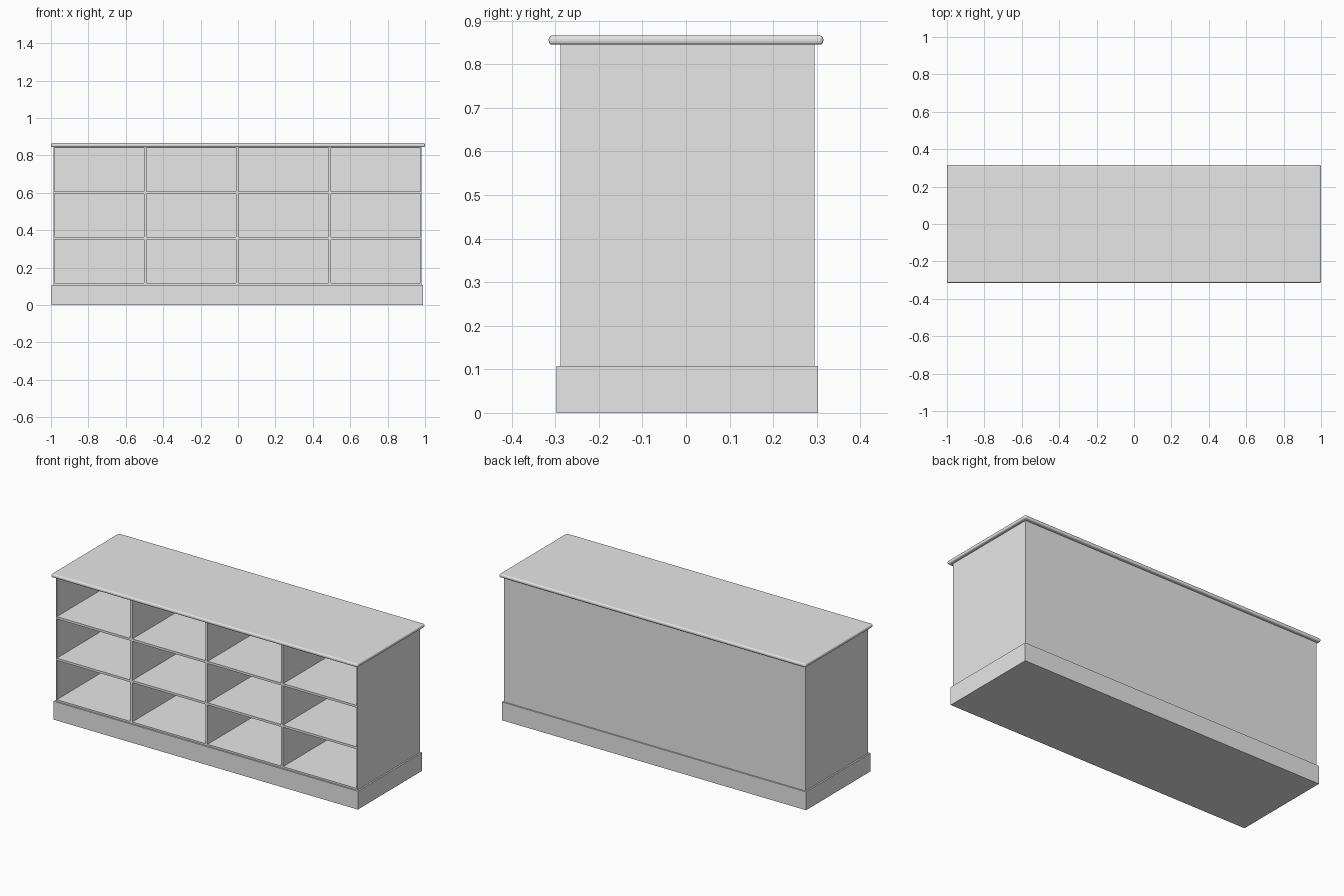
import bpy

cube = bpy.data.objects.get("Cube")
if cube:
    bpy.data.objects.remove(cube, do_unlink=True)

paint = bpy.data.materials.new("light grey")
paint.use_nodes = True
GREY = (0.8, 0.8, 0.8, 1)
paint.diffuse_color = GREY
paint.node_tree.nodes["Principled BSDF"].inputs["Base Color"].default_value = GREY


def box(name, x, y, z):
    """Box spanning the given (low, high) pair on each axis."""
    spans = (x, y, z)
    bpy.ops.mesh.primitive_cube_add(size=1, location=[(a + b) / 2 for a, b in spans])
    ob = bpy.context.object
    ob.name = name
    ob.scale = [b - a for a, b in spans]
    bpy.ops.object.transform_apply(location=False, rotation=False, scale=True)
    ob.data.materials.append(paint)
    return ob


# Main sizes
LEFT, RIGHT = -0.987, 0.981
FRONT, BACK = -0.288, 0.295
FLOOR, CEILING = 0.108, 0.845
WALL, BOARD, PANEL = 0.006, 0.0135, 0.01
COLUMNS, ROWS = 4, 3

# Plinth and worktop with a rounded edge
box("plinth", (LEFT - 0.009, RIGHT + 0.009), (FRONT - 0.009, BACK + 0.008), (0, FLOOR))
top = box("worktop", (-1, 1), (-0.315, 0.315), (CEILING, 0.866))
bevel = top.modifiers.new("rounded edge", "BEVEL")
bevel.width = 0.008
bevel.segments = 3

# Carcass
inner_left, inner_right = LEFT + WALL, RIGHT - WALL
inner_floor, inner_ceiling = FLOOR + PANEL, CEILING - WALL
box("right_side", (LEFT, inner_left), (FRONT, BACK), (FLOOR, CEILING))
box("left_side", (inner_right, RIGHT), (FRONT, BACK), (FLOOR, CEILING))
inside = (inner_left, inner_right)
box("back_panel", inside, (BACK - PANEL, BACK), (FLOOR, CEILING))
depth = (FRONT, BACK - PANEL)
box("bottom_panel", inside, depth, (FLOOR, inner_floor))
box("top_panel", inside, depth, (inner_ceiling, CEILING))

# Upright dividers, with shelves fitted in each bay
bay = (inner_right - inner_left - (COLUMNS - 1) * BOARD) / COLUMNS
gap = (inner_ceiling - inner_floor - (ROWS - 1) * BOARD) / ROWS
for column in range(COLUMNS):
    x = inner_left + column * (bay + BOARD)
    if column < COLUMNS - 1:
        box(f"divider_{column + 1}", (x + bay, x + bay + BOARD), depth,
            (inner_floor, inner_ceiling))
    for row in range(1, ROWS):
        z = inner_floor + row * (gap + BOARD)
        box(f"shelf_{column + 1}_{row}", (x, x + bay), depth, (z - BOARD, z))
